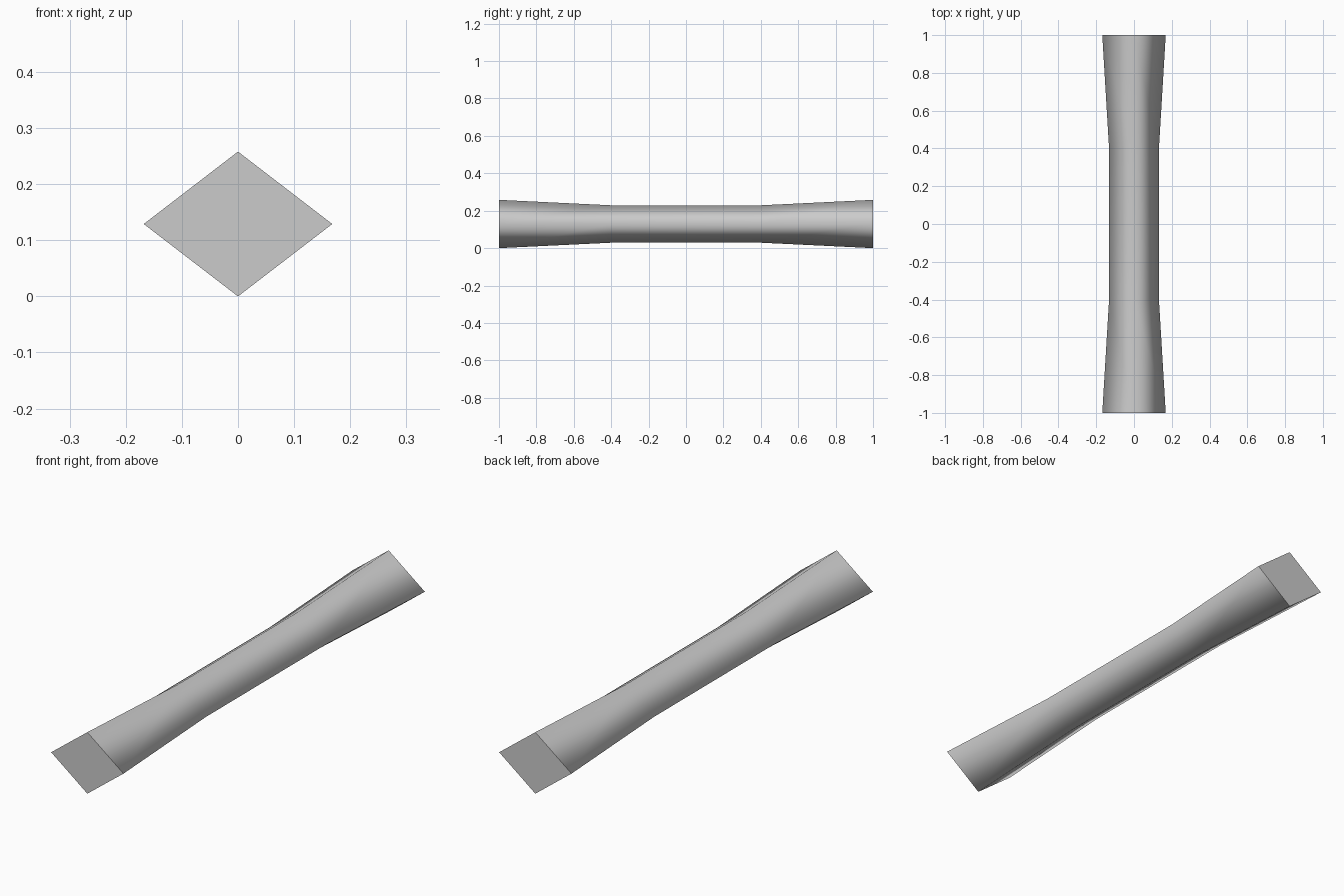
import bpy
import bmesh

# Remove the default cube
old = bpy.data.objects.get("Cube")
if old:
    bpy.data.objects.remove(old, do_unlink=True)

# Material
grey = bpy.data.materials.new("light grey")
grey.use_nodes = True
colour = (0.6, 0.6, 0.6, 1.0)
grey.diffuse_color = colour
grey.node_tree.nodes["Principled BSDF"].inputs["Base Color"].default_value = colour

# Diamond sections along the bar: position, half width, half height
MID_Z = 0.129
SECTIONS = [(-1.0, 0.168, 0.129), (-0.4, 0.132, 0.1),
            (0.4, 0.132, 0.1), (1.0, 0.168, 0.129)]

bm = bmesh.new()
rings = []
for y, w, h in SECTIONS:
    corners = [(w, 0), (0, h), (-w, 0), (0, -h)]
    rings.append([bm.verts.new((x, y, MID_Z + z)) for x, z in corners])

# Smooth sides between neighbouring sections
for a, b in zip(rings, rings[1:]):
    for i in range(4):
        j = (i + 1) % 4
        bm.faces.new((a[i], a[j], b[j], b[i])).smooth = True

# Flat end caps with sharp rims
for ring in (rings[0], rings[-1]):
    cap = bm.faces.new(ring)
    cap.smooth = False
    for edge in cap.edges:
        edge.smooth = False

bmesh.ops.recalc_face_normals(bm, faces=bm.faces)
mesh = bpy.data.meshes.new("waisted_bar")
bm.to_mesh(mesh)
bm.free()
mesh.materials.append(grey)
bar = bpy.data.objects.new("waisted_bar", mesh)
bpy.context.collection.objects.link(bar)
